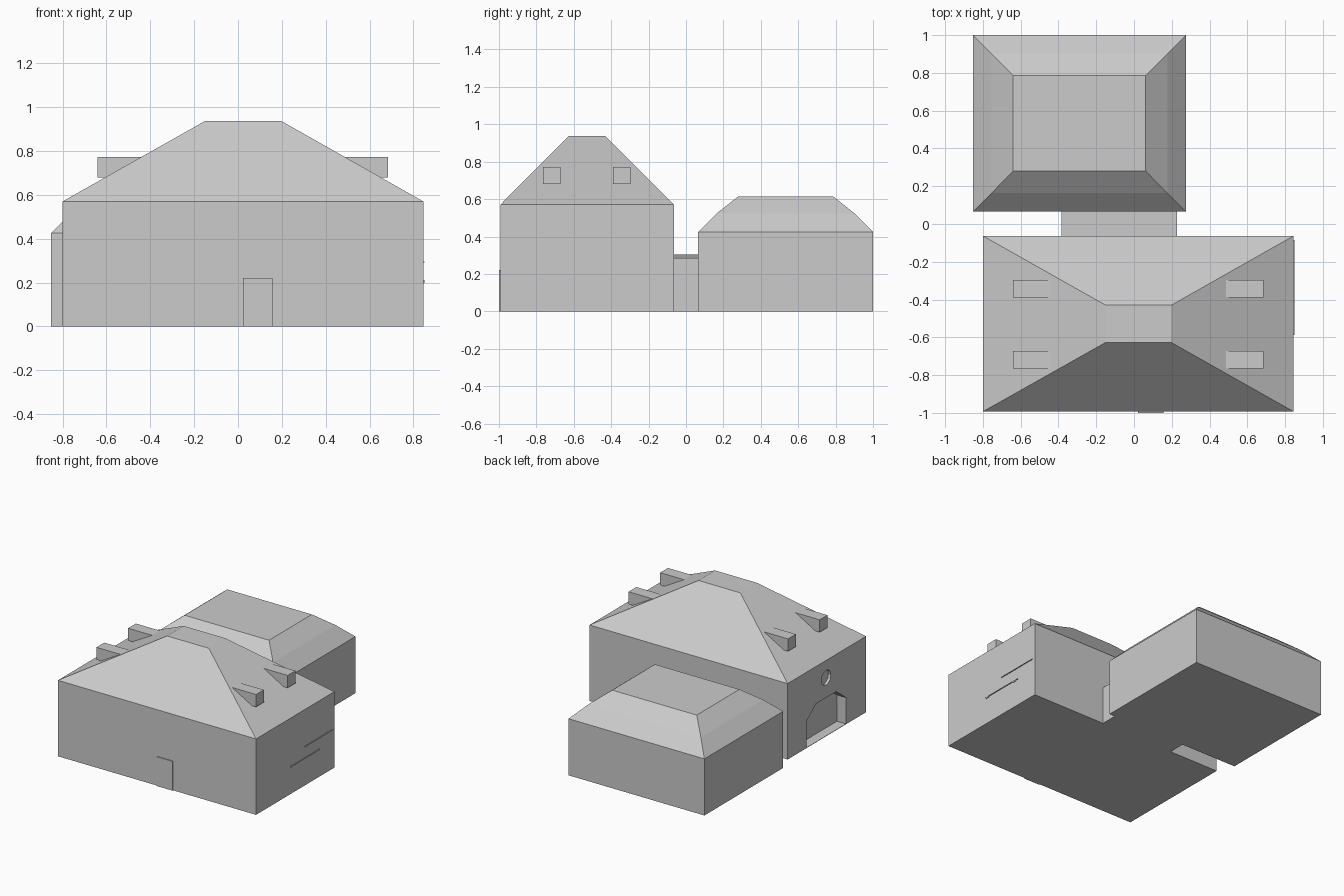
import bpy, math

if "Cube" in bpy.data.objects:
    bpy.data.objects.remove(bpy.data.objects["Cube"])

mat = bpy.data.materials.new("light_grey")
mat.diffuse_color = (0.6, 0.6, 0.6, 1)
mat.use_nodes = True
mat.node_tree.nodes["Principled BSDF"].inputs["Base Color"].default_value = mat.diffuse_color


def make(name, verts, faces):
    me = bpy.data.meshes.new(name)
    me.from_pydata(verts, [], faces)
    me.materials.append(mat)
    ob = bpy.data.objects.new(name, me)
    bpy.context.collection.objects.link(ob)
    return ob


def stack(name, rings):
    """Closed solid through rectangles given as (x0, x1, y0, y1, z)."""
    verts = []
    for x0, x1, y0, y1, z in rings:
        verts += [(x0, y0, z), (x1, y0, z), (x1, y1, z), (x0, y1, z)]
    faces = [(3, 2, 1, 0)]
    for r in range(len(rings) - 1):
        a = r * 4
        for i in range(4):
            j = (i + 1) % 4
            faces.append((a + i, a + j, a + 4 + j, a + 4 + i))
    n = len(verts)
    faces.append((n - 4, n - 3, n - 2, n - 1))
    return make(name, verts, faces)


def box(name, x0, x1, y0, y1, z0, z1):
    return stack(name, [(x0, x1, y0, y1, z0), (x0, x1, y0, y1, z1)])


def prism_x(name, profile, x0, x1):
    """Extrude a counter-clockwise (y, z) profile along x."""
    n = len(profile)
    verts = [(x, y, z) for x in (x0, x1) for y, z in profile]
    faces = [tuple(range(n - 1, -1, -1)), tuple(range(n, 2 * n))]
    faces += [(i, (i + 1) % n, n + (i + 1) % n, n + i) for i in range(n)]
    return make(name, verts, faces)


# Main hall with hipped roof
hall = stack("main_hall", [
    (-0.80, 0.845, -0.993, -0.063, 0),
    (-0.80, 0.845, -0.993, -0.063, 0.57),
    (-0.15, 0.197, -0.627, -0.43, 0.937)])

# Alcove and round window recess in the left wall
arch = [(-0.755, 0.003), (-0.285, 0.003), (-0.285, 0.20),
        (-0.40, 0.29), (-0.64, 0.29), (-0.755, 0.20)]
disc = [(-0.52 + 0.055 * math.cos(math.tau * i / 12),
         0.44 + 0.055 * math.sin(math.tau * i / 12)) for i in range(12)]
for name, profile, depth in (("alcove_cutter", arch, 0.075),
                             ("round_window_cutter", disc, 0.02)):
    cutter = prism_x(name, profile, -0.85, -0.80 + depth)
    cutter.hide_render = True
    cutter.hide_viewport = True
    mod = hall.modifiers.new(name, 'BOOLEAN')
    mod.operation = 'DIFFERENCE'
    mod.solver = 'EXACT'
    mod.object = cutter

# Rear building with a bent hipped roof
stack("rear_building", [
    (-0.853, 0.275, 0.065, 1.0, 0),
    (-0.853, 0.275, 0.065, 1.0, 0.425),
    (-0.755, 0.177, 0.163, 0.902, 0.523),
    (-0.64, 0.062, 0.28, 0.787, 0.615)])

# Linking passage with gently sloping top
link = box("passage", -0.385, 0.228, -0.07, 0.07, 0, 0.305)
for v in link.data.vertices:
    if v.co.z > 0.1 and v.co.x > 0:
        v.co.z = 0.285

# Box dormers, two on each end of the roof
for yc in (-0.718, -0.343):
    box("right_dormer", 0.40, 0.685, yc - 0.046, yc + 0.046, 0.68, 0.773)
    box("left_dormer", -0.64, -0.355, yc - 0.046, yc + 0.046, 0.68, 0.773)

# Front door plate
box("front_door", 0.022, 0.157, -1.0, -0.992, 0, 0.22)

# Thin ledges and small brackets on the right wall
box("upper_ledge", 0.84, 0.851, -0.418, -0.085, 0.292, 0.297)
box("lower_ledge", 0.84, 0.851, -0.585, -0.245, 0.204, 0.209)
for yc in (-0.572, -0.28):
    box("ledge_bracket", 0.84, 0.850, yc - 0.015, yc + 0.015, 0.198, 0.212)
